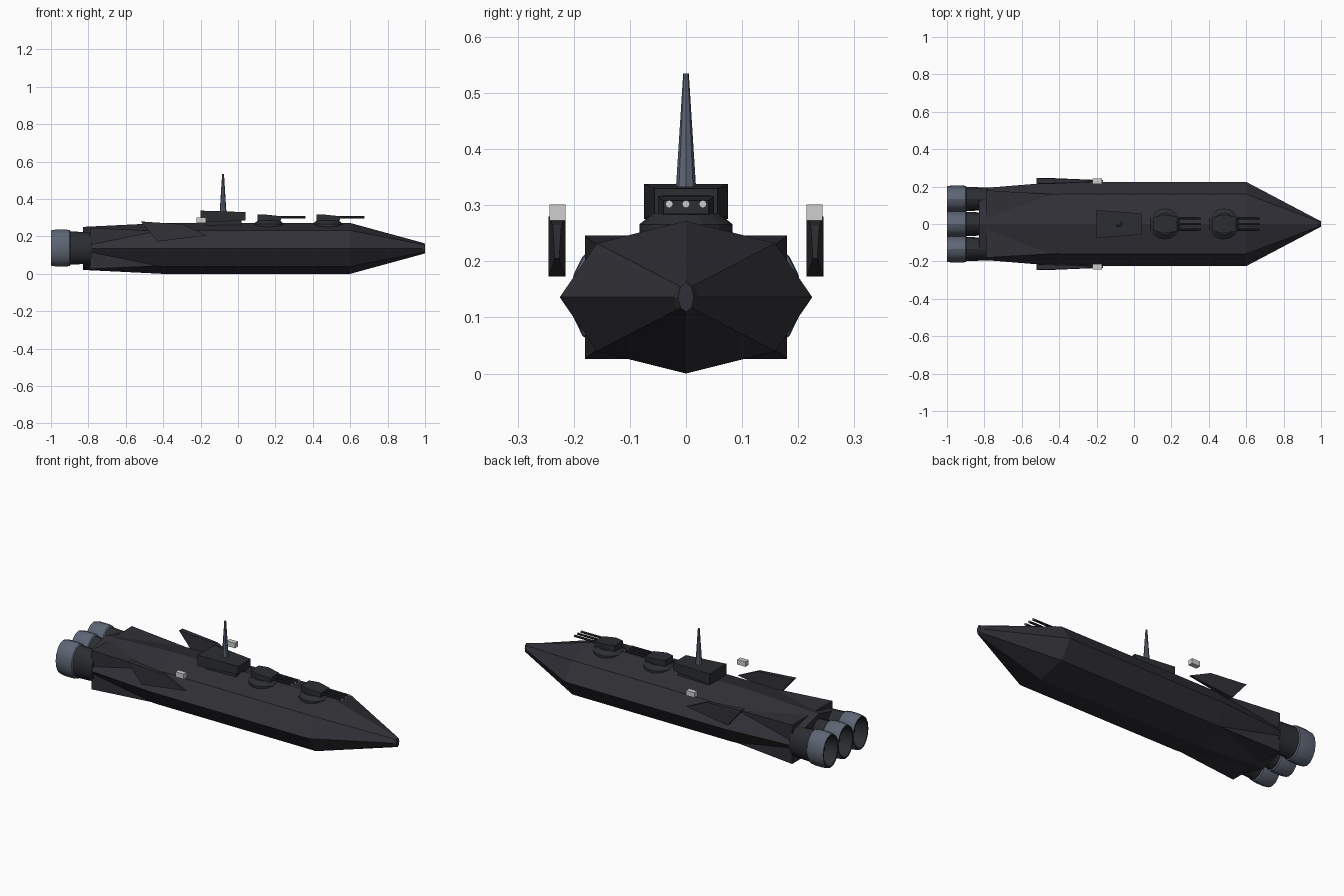
import bpy, bmesh, math

if "Cube" in bpy.data.objects:
    bpy.data.objects.remove(bpy.data.objects["Cube"])


def material(name, rgb):
    m = bpy.data.materials.new(name)
    m.diffuse_color = (*rgb, 1)
    m.use_nodes = True
    m.node_tree.nodes["Principled BSDF"].inputs["Base Color"].default_value = m.diffuse_color
    return m


HULL = material("dark_hull", (0.030, 0.030, 0.038))
GUN = material("gunmetal", (0.024, 0.027, 0.031))
STEEL = material("blue_steel", (0.11, 0.13, 0.175))
LIGHT = material("light_grey", (0.62, 0.62, 0.62))
MID = 0.136  # height of the hull axis


def loft(name, rings, mats, rule=None, smooth=False):
    """Skin a list of equal-length point rings and cap both ends."""
    bm = bmesh.new()
    vs = [[bm.verts.new(p) for p in r] for r in rings]
    n = len(rings[0])
    for k, (a, b) in enumerate(zip(vs, vs[1:])):
        for i in range(n):
            f = bm.faces.new((a[i], a[(i + 1) % n], b[(i + 1) % n], b[i]))
            f.material_index = rule(k) if rule else 0
    for k, r in ((-1, vs[0]), (len(vs) - 1, vs[-1])):
        f = bm.faces.new(r)
        f.material_index = rule(k) if rule else 0
    bmesh.ops.recalc_face_normals(bm, faces=bm.faces)
    me = bpy.data.meshes.new(name)
    bm.to_mesh(me)
    bm.free()
    for m in mats:
        me.materials.append(m)
    ob = bpy.data.objects.new(name, me)
    bpy.context.collection.objects.link(ob)
    if smooth:
        bpy.ops.object.select_all(action='DESELECT')
        ob.select_set(True)
        bpy.context.view_layer.objects.active = ob
        bpy.ops.object.shade_smooth_by_angle(angle=math.radians(30))
    return ob


def ring_x(x, ry, rz, y=0, z=MID, n=8):
    return [(x, y + ry * math.cos(2 * math.pi * i / n), z + rz * math.sin(2 * math.pi * i / n))
            for i in range(n)]


def ring_z(z, r, x=0, y=0, n=8):
    return [(x + r * math.cos(2 * math.pi * i / n), y + r * math.sin(2 * math.pi * i / n), z)
            for i in range(n)]


def rect_x(x, hy, z0, z1, y=0):
    return [(x, y - hy, z0), (x, y + hy, z0), (x, y + hy, z1), (x, y - hy, z1)]


# Octagonal hull with tapered stern and long pointed nose
loft("hull", [ring_x(-0.83, 0.19, 0.115), ring_x(-0.4, 0.225, 0.136),
              ring_x(0.6, 0.225, 0.136), ring_x(0.985, 0.022, 0.031),
              ring_x(1.0, 0.014, 0.026)], [HULL])

# Square stern armour poking through the hull corners
loft("stern_block", [rect_x(-0.79, 0.18, 0.026, 0.246),
                     rect_x(-0.36, 0.155, 0.045, 0.226)], [HULL])

# Three oval engines with recessed nozzles
PROFILE = [(-0.78, 0.84), (-0.895, 0.9), (-0.9, 0.97), (-0.92, 1.0), (-0.97, 1.0),
           (-1.0, 0.95), (-1.0, 0.86), (-0.93, 0.66), (-0.93, 0.3), (-0.96, 0.12)]
for label, y in (("right", -0.134), ("middle", 0), ("left", 0.134)):
    loft("engine_" + label,
         [ring_x(x, 0.072 * s, 0.099 * s, y, 0.138, 16) for x, s in PROFILE],
         [GUN, STEEL], lambda k: 1 if 1 <= k <= 4 else 0, True)

# Side fins (swept slabs) and floating marker lamps, mirrored
FIN = [(-0.52, 0.28, 0.245), (-0.295, 0.265, 0.238), (-0.165, 0.205, 0.234), (-0.43, 0.173, 0.245)]
for label, s in (("right", -1), ("left", 1)):
    loft("fin_" + label, [[(x, s * (0.46 - w), z) for x, z, w in FIN],
                          [(x, s * w, z) for x, z, w in FIN]], [HULL])
    loft("lamp_" + label, [rect_x(-0.222, 0.014, 0.273, 0.301, s * 0.229),
                           rect_x(-0.17, 0.014, 0.273, 0.301, s * 0.229)], [LIGHT])

# Bridge, narrower to the front, with its pedestal
loft("bridge", [rect_x(-0.2, 0.075, 0.275, 0.338), rect_x(0.04, 0.056, 0.285, 0.33)], [GUN])
loft("bridge_pedestal", [rect_x(-0.17, 0.05, 0.25, 0.29), rect_x(0.02, 0.045, 0.25, 0.29)], [GUN])

# Tapered mast
loft("mast", [ring_z(0.33, 0.018, -0.08), ring_z(0.535, 0.005, -0.08)], [STEEL])

# Two triple-gun turrets
for label, x in (("rear", 0.165), ("front", 0.48)):
    loft("turret_base_" + label, [ring_z(0.25, 0.083, x, n=16), ring_z(0.266, 0.083, x, n=16),
                                  ring_z(0.286, 0.058, x, n=16)], [GUN])
    loft("turret_house_" + label,
         [rect_x(x - 0.06, 0.035, 0.282, 0.318), rect_x(x - 0.01, 0.05, 0.282, 0.316),
          rect_x(x + 0.065, 0.04, 0.284, 0.308)], [GUN])
    for i, y in enumerate((-0.03, 0, 0.03)):
        loft(f"barrel_{label}_{i}", [ring_x(x + 0.03, 0.007, 0.007, y, 0.302),
                                     ring_x(x + 0.193, 0.006, 0.006, y, 0.302)], [GUN])
        loft(f"muzzle_{label}_{i}", [ring_x(x + 0.193, 0.007, 0.007, y, 0.302),
                                     ring_x(x + 0.197, 0.007, 0.007, y, 0.302)], [LIGHT])
